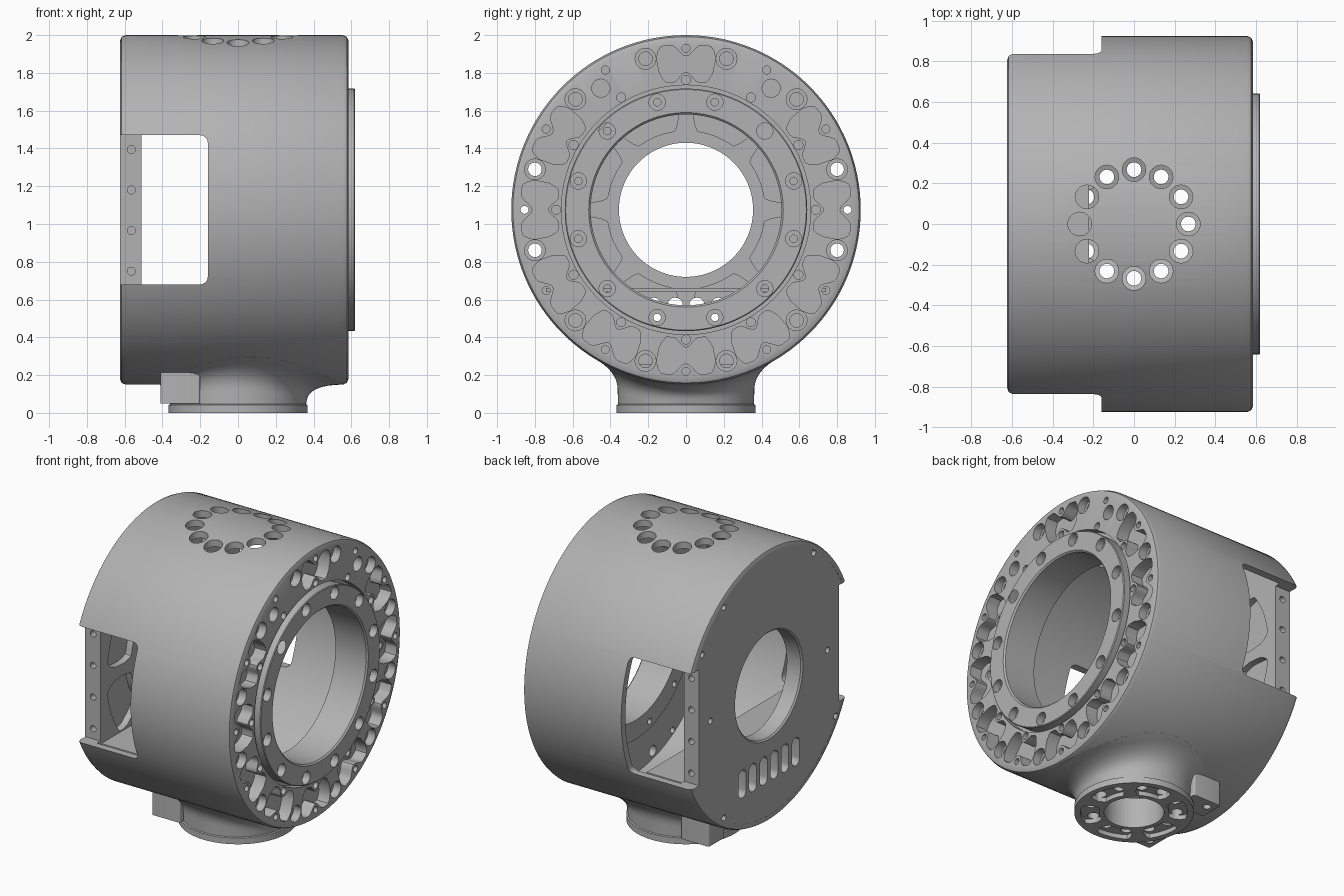
import bpy, bmesh
from math import sin, cos, pi, radians, sqrt
from mathutils import Vector, Matrix

if "Cube" in bpy.data.objects:
    bpy.data.objects.remove(bpy.data.objects["Cube"])

R, ZC = 0.925, 1.075      # body radius and height of its axis
TURN = [30 * k for k in range(12)]
HALF = [a + 15 for a in TURN]

metal = bpy.data.materials.new("grey metal")
metal.use_nodes = True
GREY = (0.45, 0.45, 0.45, 1)
metal.diffuse_color = GREY
metal.node_tree.nodes["Principled BSDF"].inputs["Base Color"].default_value = GREY


def make(name, bm):
    bmesh.ops.recalc_face_normals(bm, faces=bm.faces)
    mesh = bpy.data.meshes.new(name)
    bm.to_mesh(mesh)
    bm.free()
    ob = bpy.data.objects.new(name, mesh)
    bpy.context.collection.objects.link(ob)
    mesh.materials.append(metal)
    return ob


def polar(r, deg, x=0):
    """Point on the end face; the angle runs from the top."""
    return Vector((x, r * sin(radians(deg)), ZC + r * cos(radians(deg))))


def rod(bm, a, b, r, n=24):
    a, b = Vector(a), Vector(b)
    d = b - a
    m = Matrix.Translation((a + b) / 2) @ d.to_track_quat('Z', 'Y').to_matrix().to_4x4()
    bmesh.ops.create_cone(bm, cap_ends=True, segments=n, radius1=r, radius2=r,
                          depth=d.length, matrix=m)


def drill(bm, r_ring, angles, r, x0, x1):
    for a in angles:
        rod(bm, polar(r_ring, a, x0), polar(r_ring, a, x1), r)


def box(bm, lo, hi, bevel=0, axis=1):
    lo, hi = Vector(lo), Vector(hi)
    m = Matrix.Translation((lo + hi) / 2) @ Matrix.Diagonal((*(hi - lo), 1))
    vs = bmesh.ops.create_cube(bm, size=1, matrix=m)["verts"]
    if bevel:
        es = {e for v in vs for e in v.link_edges}
        es = [e for e in es
              if abs((e.verts[0].co - e.verts[1].co).normalized()[axis]) > 0.9]
        bmesh.ops.bevel(bm, geom=es, offset=bevel, segments=5, profile=0.5, affect='EDGES')


def prism(bm, pts, shift):
    base = [bm.verts.new(p) for p in pts]
    top = [bm.verts.new(Vector(p) + Vector(shift)) for p in pts]
    bm.faces.new(base)
    bm.faces.new(top[::-1])
    for i in range(len(pts)):
        j = (i + 1) % len(pts)
        bm.faces.new((base[i], base[j], top[j], top[i]))


def sector(place, mid, half, r0, r1, bite=0):
    """Rounded ring-sector outline, optionally waisted around two bosses."""
    n, out, back = 20, [], []
    for i in range(n + 1):
        t = -1 + 2 * i / n
        waist = bite * cos(t * pi) ** 2 if abs(t) < 0.5 else 0
        end = 0.3 * (r1 - r0) * max(0, (abs(t) - 0.75) * 4) ** 2
        out.append(place(r1 - waist - end, mid + half * t))
        back.append(place(r0 + waist * 0.8 + end, mid + half * t))
    return out + back[::-1]


def lathe(name, profile, n=128):
    """Closed profile of (x, radius) turned about the body axis."""
    bm = bmesh.new()
    rings = [[bm.verts.new(polar(r, 360 * i / n, x)) for x, r in profile] for i in range(n)]
    for i in range(n):
        a, b = rings[i], rings[(i + 1) % n]
        for j in range(len(profile)):
            k = (j + 1) % len(profile)
            bm.faces.new((a[j], a[k], b[k], b[j]))
    return make(name, bm)


def cut(ob, *cutters):
    for c in cutters:
        m = ob.modifiers.new("cut", 'BOOLEAN')
        m.operation, m.solver, m.object = 'DIFFERENCE', 'EXACT', c
    bpy.context.view_layer.update()
    dg = bpy.context.evaluated_depsgraph_get()
    mesh = bpy.data.meshes.new_from_object(ob.evaluated_get(dg))
    ob.modifiers.clear()
    ob.data = mesh


# Body shell with its thick end flange
housing = lathe("housing", [
    (-.625, .88), (-.625, .895), (-.616, .916), (-.595, R), (.555, R), (.576, .916),
    (.585, .895), (.585, .66), (.53, .66), (.53, .62), (.40, .62), (.40, .88)])
# Raised ring inside the flange
ring = lathe("flange_ring", [
    (.38, .505), (.38, .635), (.615, .642), (.62, .637), (.62, .515), (.61, .505)])
# Closed end with central opening
plate = lathe("end_plate", [
    (-.624, .365), (-.614, .355), (-.51, .355), (-.51, .89), (-.624, .89)])

# Side windows
bm = bmesh.new()
box(bm, (-.9, -1.2, .68), (-.16, 1.2, 1.47), .04)
windows = make("window_cutter", bm)

# Flange drilling and waisted pockets
bm = bmesh.new()
drill(bm, .828, HALF, .036, .3, .7)
drill(bm, .855, TURN, .021, .3, .7)
drill(bm, .687, TURN, .024, .47, .7)
drill(bm, .786, (35, -35), .048, .45, .7)
flange_holes = make("flange_hole_cutter", bm)
bm = bmesh.new()
drill(bm, .828, HALF, .055, .53, .7)
for a in TURN:
    if a not in (30, 330):
        prism(bm, sector(lambda r, d: polar(r, d, .5), a, 11, .68, .875, .062), (.2, 0, 0))
flange_pockets = make("flange_pocket_cutter", bm)
bm = bmesh.new()
drill(bm, .59, HALF, .02, .3, .7)
ring_holes = make("ring_hole_cutter", bm)
bm = bmesh.new()
drill(bm, .59, HALF, .043, .57, .7)
ring_bores = make("ring_bore_cutter", bm)


# Upright bolt circle: wide at the roof, narrow at the base, with a centre bore
def around(r, deg, z=0):
    return Vector((r * cos(radians(deg)), r * sin(radians(deg)), z))


bm = bmesh.new()
for a in TURN:
    rod(bm, around(.267, a, 1.7), around(.267, a, 2.2), .058)
    rod(bm, around(.267, a, -.1), around(.267, a, .4), .036)
rod(bm, (0, 0, -.1), (0, 0, .4), .185, 48)
base_holes = make("base_hole_cutter", bm)
bm = bmesh.new()
for a in range(15, 360, 60):
    prism(bm, sector(lambda r, d: around(r, d, -.1), a, 22, .215, .33), (0, 0, .13))
base_pockets = make("base_pocket_cutter", bm)

# Neck blending from a round foot into the body
def shell_z(y):
    return ZC - sqrt(R * R - y * y)


bm = bmesh.new()
N, columns = 96, []
for i in range(N):
    t = 2 * pi * i / N
    c, s = cos(t), sin(t)
    grow = .13 + .07 * c
    zs, zo = shell_z(.362 * s), shell_z((.362 + grow) * s)
    z0 = max(.051, zs - .1)
    line = [(.18, 0), (.368, 0), (.368, .042), (.36, .046), (.362, z0)]
    for k in range(1, 9):
        u = k / 8
        line.append((.362 + grow * u * u,
                     (1 - u) ** 2 * z0 + 2 * u * (1 - u) * zs + u * u * zo))
    line += [(.362 + grow, zo + .012), (.362, zs + .02), (.18, shell_z(.18 * s) + .02)]
    columns.append([bm.verts.new((r * c, r * s, z)) for r, z in line])
for i in range(N):
    a, b = columns[i], columns[(i + 1) % N]
    for j in range(len(a)):
        k = (j + 1) % len(a)
        bm.faces.new((a[j], a[k], b[k], b[j]))
neck = make("base_neck", bm)

# End plate: flats, edge screws, rim holes, vent slots and inner ribs
bm = bmesh.new()
for s in (-1, 1):
    box(bm, (-.9, min(s * .75, s * 1.2), .68), (-.3, max(s * .75, s * 1.2), 1.47))
flats = make("flat_cutter", bm)
bm = bmesh.new()
for s in (-1, 1):
    for k in range(4):
        z = .75 + .215 * k
        rod(bm, (-.565, s * .70, z), (-.565, s * .9, z), .021)
    drill(bm, .865, (s * 90 - 56, s * 90 + 56) if s > 0 else (), .02, -.7, -.56)
    rod(bm, (-.7, s * .63, ZC), (-.58, s * .63, ZC), .02)
drill(bm, .865, (-34, 56, 146, -124), .021, -.7, -.58)
for k in range(6):
    y = (k - 2.5) * .115
    box(bm, (-.7, y - .04, .42), (-.4, y + .04, .61), .038, 0)
plate_holes = make("plate_hole_cutter", bm)
bm = bmesh.new()
for k in range(8):
    prism(bm, sector(lambda r, d: polar(r, d, -.555), 22.5 + 45 * k, 18, .42, .68), (.2, 0, 0))
plate_pockets = make("plate_pocket_cutter", bm)

# Inner shelf and the two foot lugs
bm = bmesh.new()
box(bm, (-.53, -.74, .64), (-.22, .74, .66))
shelf = make("inner_shelf", bm)
bm = bmesh.new()
for s in (-1, 1):
    box(bm, (-.41, s * .255 - .085, .05), (-.2, s * .255 + .085, .26), .012, 2)
lugs = make("foot_lugs", bm)
bm = bmesh.new()
for s in (-1, 1):
    rod(bm, (-.355, s * .275, 0), (-.355, s * .275, .12), .025)
lug_holes = make("lug_hole_cutter", bm)

# Cut every part, then drop the cutters
cut(housing, windows, base_holes, flange_holes, flange_pockets)
cut(ring, ring_holes, ring_bores)
cut(plate, flats, plate_pockets, plate_holes)
cut(neck, base_holes, base_pockets)
cut(lugs, lug_holes)
for ob in list(bpy.data.objects):
    if ob.name.endswith("_cutter"):
        bpy.data.objects.remove(ob)

bpy.ops.object.select_all(action='DESELECT')
for ob in (housing, ring, plate, neck, shelf, lugs):
    ob.select_set(True)
bpy.context.view_layer.objects.active = housing
bpy.ops.object.shade_smooth_by_angle(angle=radians(30))
